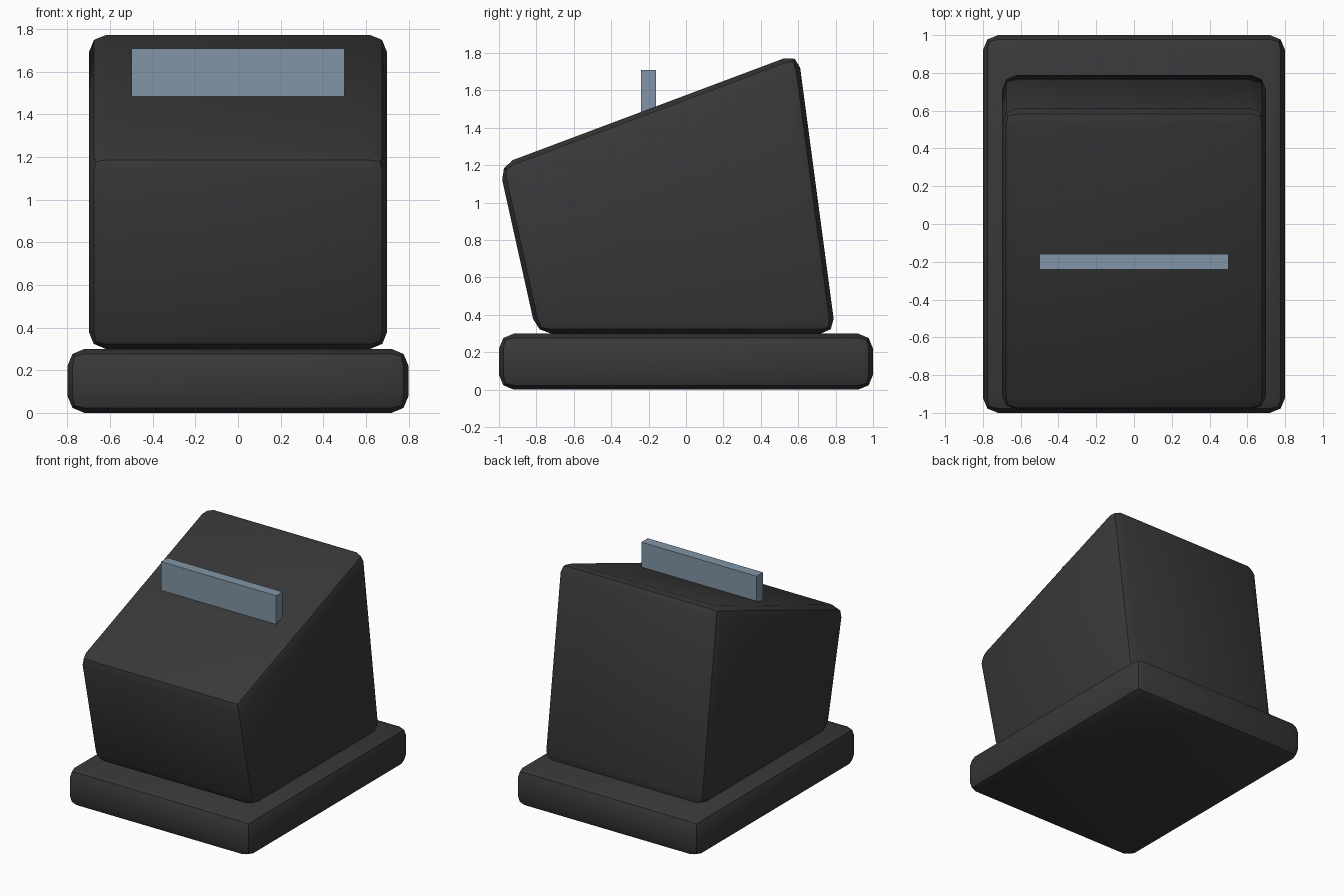
import bpy, bmesh

if "Cube" in bpy.data.objects:
    bpy.data.objects.remove(bpy.data.objects["Cube"])


def material(name, color):
    m = bpy.data.materials.new(name)
    m.diffuse_color = color
    m.use_nodes = True
    m.node_tree.nodes["Principled BSDF"].inputs["Base Color"].default_value = m.diffuse_color
    return m


def extrude_profile(name, profile, half_width, mat, bevel=0.0):
    """Side profile of (y, z) points, extruded symmetrically along x."""
    bm = bmesh.new()
    face = bm.faces.new([bm.verts.new((-half_width, y, z)) for y, z in profile])
    ext = bmesh.ops.extrude_face_region(bm, geom=[face])
    verts = [g for g in ext["geom"] if isinstance(g, bmesh.types.BMVert)]
    bmesh.ops.translate(bm, verts=verts, vec=(2 * half_width, 0, 0))
    bmesh.ops.recalc_face_normals(bm, faces=bm.faces)
    mesh = bpy.data.meshes.new(name)
    bm.to_mesh(mesh)
    bm.free()
    obj = bpy.data.objects.new(name, mesh)
    bpy.context.collection.objects.link(obj)
    mesh.materials.append(mat)
    if bevel:
        mod = obj.modifiers.new("rounded_edges", "BEVEL")
        mod.width = bevel
        mod.segments = 2
        mod.limit_method = "NONE"
        bpy.ops.object.select_all(action="DESELECT")
        obj.select_set(True)
        bpy.context.view_layer.objects.active = obj
        bpy.ops.object.modifier_apply(modifier=mod.name)
        bpy.ops.object.shade_smooth_by_angle()
    return obj


def box_profile(y0, y1, z0, z1):
    return [(y0, z0), (y1, z0), (y1, z1), (y0, z1)]


dark = material("dark_plastic", (0.04, 0.04, 0.042, 1))
blue_grey = material("blue_grey", (0.22, 0.3, 0.38, 1))

# Flat base slab
extrude_profile("base", box_profile(-1, 1, 0, 0.3), 0.8, dark, 0.08)

# Wedge-shaped body with a sloping top
extrude_profile("body", [(-0.8, 0.3), (0.8, 0.3), (0.6, 1.8), (-1, 1.2)], 0.7, dark, 0.08)

# Upright plate set into the sloping top
extrude_profile("top_plate", box_profile(-0.24, -0.16, 1.41, 1.71), 0.5, blue_grey)
